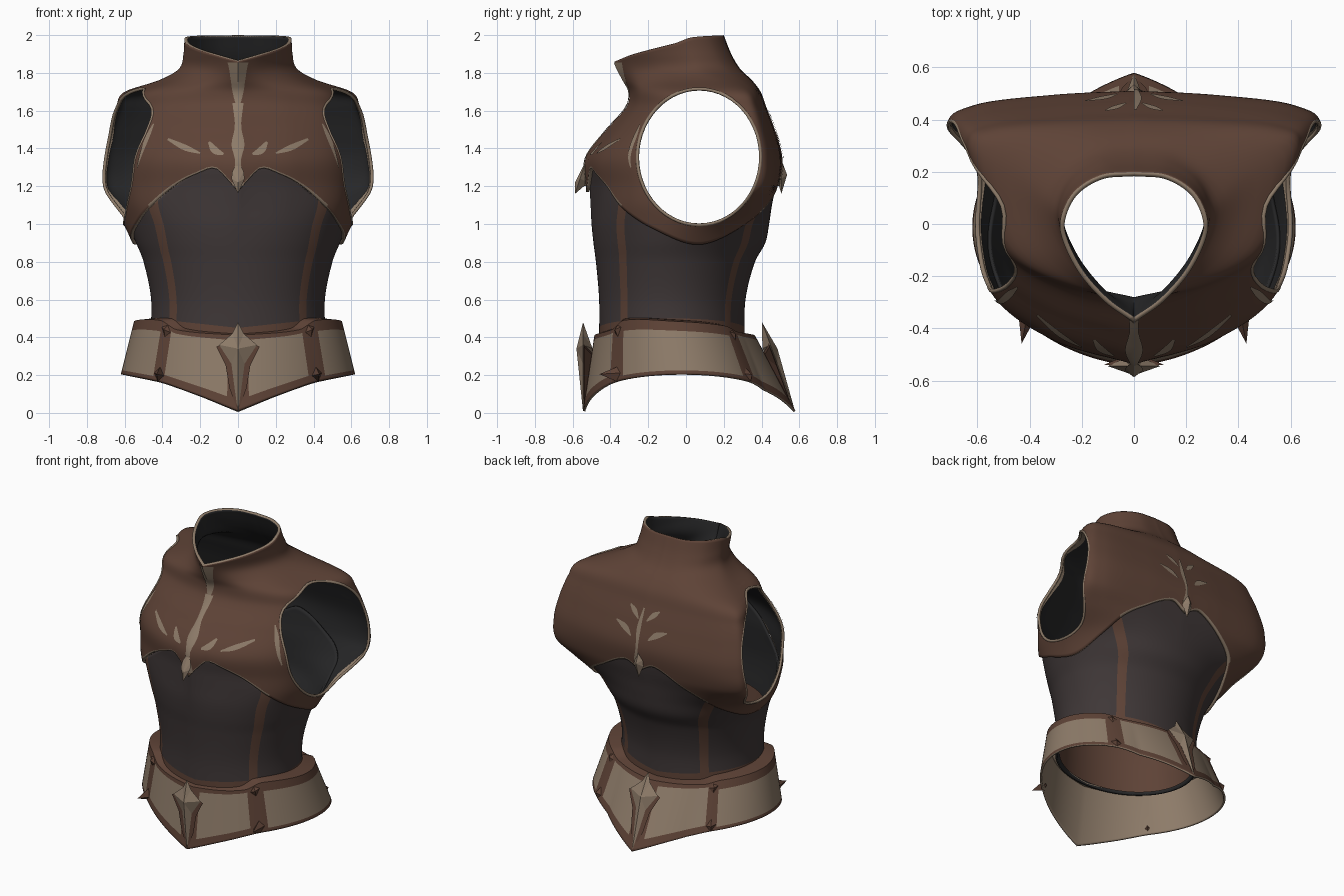
import bpy, bmesh, math
from mathutils import Matrix

cube = bpy.data.objects.get("Cube")
if cube:
    bpy.data.objects.remove(cube)


def material(name, r, g, b):
    m = bpy.data.materials.new(name)
    m.use_nodes = True
    m.diffuse_color = (r, g, b, 1)
    m.node_tree.nodes["Principled BSDF"].inputs["Base Color"].default_value = (r, g, b, 1)
    return m


BROWN = material("brown leather", .111, .055, .037)
CHARCOAL = material("charcoal cloth", .049, .038, .038)
TAN = material("worn tan", .27, .2, .142)
LINING = material("dark lining", .02, .02, .021)


def spline(keys, t):
    """Smooth interpolation of rows (t, a, b, ...)."""
    t = min(max(t, keys[0][0]), keys[-1][0])
    i = 0
    while i < len(keys) - 2 and t > keys[i + 1][0]:
        i += 1
    p, q = keys[i], keys[i + 1]
    a, b = keys[max(i - 1, 0)], keys[min(i + 2, len(keys) - 1)]
    h = q[0] - p[0]
    s = (t - p[0]) / h
    out = []
    for k in range(1, len(p)):
        m0 = (q[k] - a[k]) / (q[0] - a[0]) * h
        m1 = (b[k] - p[k]) / (b[0] - p[0]) * h
        out.append((2*s**3 - 3*s*s + 1) * p[k] + (s**3 - 2*s*s + s) * m0
                   + (3*s*s - 2*s**3) * q[k] + (s**3 - s*s) * m1)
    return out


# Half cross-sections from front to back: share of width, share of depth
def half_section(pts):
    return [(i / (len(pts) - 1), x, y) for i, (x, y) in enumerate(pts)]


CHEST = half_section([(0, 0), (.43, .088), (.76, .258), (.89, .55), (1, .85), (.86, .945), (.43, .985), (0, 1)])
NECK = half_section([(0, 0), (.38, .14), (.74, .34), (.97, .56), (1, .72), (.82, .88), (.45, .98), (0, 1)])

# Body levels: height, front, back, half width, chest share, neck share
LEVELS = [
    (.4, -.48, .33, .485, 0, 0), (.6, -.48, .335, .48, 0, 0), (.8, -.497, .385, .52, 0, 0),
    (.9, -.51, .44, .56, 0, 0), (1, -.52, .46, .61, .2, 0), (1.1, -.525, .475, .68, .65, 0),
    (1.2, -.53, .495, .715, 1, 0), (1.35, -.53, .51, .715, 1, 0), (1.5, -.42, .47, .685, 1, 0),
    (1.62, -.315, .425, .645, 1, 0), (1.7, -.3, .395, .6, .9, .1), (1.76, -.33, .35, .42, .4, .6),
    (1.82, -.362, .288, .31, 0, 1), (1.9, -.395, .24, .285, 0, 1), (2, -.45, .2, .28, 0, 1)]
CHEST_EDGE = [(0, 1.17), (.025, 1.235), (.055, 1.295), (.1, 1.265), (.15, 1.215), (.25, 1.09), (.4, .97),
              (.57, .89), (.7, .97), (.85, 1.14), (.95, 1.25), (1, 1.2)]
COLLAR_RIM = [(0, 1.86), (.14, 1.89), (.43, 1.955), (.6, 1.99), (1, 2)]
BELT_TOP = [(0, .41), (.2, .44), (.27, .49), (.5, .485), (.73, .46), (.8, .43), (1, .41)]
BELT_EDGE = [(0, .01), (.12, .1), (.25, .17), (.5, .205), (.75, .17), (.88, .1), (1, .01)]


def body(u, z, grow=0):
    s, u = (-1 if u < 0 else 1), abs(u)
    f, b, w, chest, neck = spline(LEVELS, z)
    f, b, w = f - grow, b + grow, w + grow
    cx, cy = spline(CHEST, u)
    nx, ny = spline(NECK, u)
    rnd = 1 - chest - neck
    x = rnd * math.sin(math.pi * u) + chest * cx + neck * nx
    y = rnd * (1 - math.cos(math.pi * u)) / 2 + chest * cy + neck * ny
    return s * w * x, f + (b - f) * y, z


def between(low, high, v):
    return low + (high - low) * v


def chest_point(u, v):
    return body(u, between(spline(CHEST_EDGE, abs(u))[0], spline(COLLAR_RIM, abs(u))[0], v))


BAND = .125  # share of the torso rows in the lower leather band


def torso_point(u, v):
    lean = math.sin(math.pi * abs(u))
    band = .45 + .05 * lean
    if v <= BAND:
        return body(u, between(.4, band, v / BAND), -.02)
    z = between(band, spline(CHEST_EDGE, abs(u))[0] + .04, (v - BAND) / (1 - BAND))
    return body(u - math.copysign(.15 * max(0, z - .85) * lean, u), z, -.02)


LEDGE = .875  # belt rows above this turn inward to meet the torso


def belt_point(u, v):
    t = min(v / LEDGE, 1)
    a = math.pi * abs(u)
    w, f, b = between(.62, .55, t), between(-.5, -.47, t), between(.475, .35, t)
    y = (f + b) / 2 - (b - f) / 2 * math.cos(a)
    y -= between(.045, .015, t) * max(0, 1 - abs(u) / .24)
    y += between(.105, .015, t) * max(0, 1 - (1 - abs(u)) / .16)
    x = math.copysign(w * math.sin(a), u)
    z = between(spline(BELT_EDGE, abs(u))[0], spline(BELT_TOP, abs(u))[0], t)
    if v > LEDGE:
        k = (v - LEDGE) / (1 - LEDGE)
        p = body(u, z + .01, -.03)
        x, y, z = between(x, p[0], k), between(y, p[1], k), z + .01 * k
    return x, y, z


def finish(name, bm, mats, smooth=True):
    me = bpy.data.meshes.new(name)
    bm.to_mesh(me)
    bm.free()
    ob = bpy.data.objects.new(name, me)
    bpy.context.collection.objects.link(ob)
    for m in mats:
        me.materials.append(m)
    if smooth:
        bpy.ops.object.select_all(action='DESELECT')
        ob.select_set(True)
        bpy.context.view_layer.objects.active = ob
        bpy.ops.object.shade_smooth_by_angle(angle=math.radians(35))
    return ob


def loft(point, half, rows, paint):
    """Closed ring of faces; paint(u, v) picks each face's material."""
    bm = bmesh.new()
    n = 2 * half
    grid = [[bm.verts.new(point(i / half - 1, j / rows)) for i in range(n)] for j in range(rows + 1)]
    for j in range(rows):
        for i in range(n):
            k = (i + 1) % n
            f = bm.faces.new((grid[j][i], grid[j][k], grid[j + 1][k], grid[j + 1][i]))
            f.material_index = paint(abs((i + .5) / half - 1), (j + .5) / rows)
    return bm


def thicken(ob, depth, inner, rim):
    m = ob.modifiers.new("thickness", 'SOLIDIFY')
    m.thickness, m.offset = depth, -1
    m.material_offset, m.material_offset_rim = inner, rim
    return ob


# Chest plate with collar
bm = loft(chest_point, 80, 64, lambda u, v: 2 if v < .016 and (u < .25 or u > .78) else 0)
chest = thicken(finish("chest_plate", bm, [BROWN, LINING, TAN]), .018, 1, 2)

# Oval arm openings
ARM_Y, ARM_Z, ARM_RY, ARM_RZ = .07, 1.355, .33, .36
bm = bmesh.new()
for s in (1, -1):
    bmesh.ops.create_cone(bm, cap_ends=True, segments=56, radius1=1, radius2=1, depth=.8,
                          matrix=Matrix.Translation((s * .75, ARM_Y, ARM_Z))
                          @ Matrix.Diagonal((1, ARM_RY, ARM_RZ, 1)) @ Matrix.Rotation(math.pi / 2, 4, 'Y'))
cutter = finish("arm_cutter", bm, [TAN], smooth=False)
cutter.hide_render = cutter.hide_viewport = True
cut = chest.modifiers.new("arm_openings", 'BOOLEAN')
cut.operation, cut.solver, cut.material_mode, cut.object = 'DIFFERENCE', 'EXACT', 'TRANSFER', cutter


# Worn piping around each arm opening
def on_body(y, z):
    low, high = 0, 1
    for _ in range(24):
        u = (low + high) / 2
        low, high = (u, high) if body(u, z)[1] < y else (low, u)
    return body(u, z, -.006)


for side, s in (("left", 1), ("right", -1)):
    curve = bpy.data.curves.new(side + "_arm_trim", 'CURVE')
    curve.dimensions, curve.bevel_depth, curve.bevel_resolution = '3D', .009, 1
    path = curve.splines.new('POLY')
    path.points.add(55)
    path.use_cyclic_u = True
    for i, pt in enumerate(path.points):
        a = math.tau * i / 56
        x, y, z = on_body(ARM_Y + ARM_RY * math.cos(a), ARM_Z + ARM_RZ * math.sin(a))
        pt.co = (s * x, y, z, 1)
    curve.materials.append(TAN)
    bpy.context.collection.objects.link(bpy.data.objects.new(side + "_arm_trim", curve))


# Cloth torso with leather seams and lower band
def torso_paint(u, v):
    return 2 if v < BAND or abs(u - .27) < .019 or abs(u - .78) < .019 else 0


thicken(finish("torso", loft(torso_point, 100, 40, torso_paint), [CHARCOAL, LINING, BROWN, LINING]), .012, 1, 1)
finish("waist_lining", loft(lambda u, v: body(u, between(.41, .8, v), -.045), 48, 8, lambda u, v: 0), [BROWN])


# Belt of framed panels
def belt_paint(u, v):
    side = .24 < u < .76
    frame = min(abs(u - .24), abs(u - .76)) < .025 or min(u, 1 - u) < .03
    return 0 if frame or v > (.72 if side else .8) or v < (.07 if side else .12) else 1


thicken(finish("belt", loft(belt_point, 100, 32, belt_paint), [BROWN, TAN, TAN]), .012, 1, 1)


def fan(name, ring, apexes, mat):
    """Pointed solid: an outline joined to two apex points."""
    bm = bmesh.new()
    vs = [bm.verts.new(p) for p in ring]
    for a in apexes:
        top = bm.verts.new(a)
        for i, v in enumerate(vs):
            bm.faces.new((v, vs[(i + 1) % len(vs)], top))
    bmesh.ops.recalc_face_normals(bm, faces=bm.faces)
    finish(name, bm, [mat], smooth=False)


# Pointed ornaments, y follows a leaning line
def ornament(name, outline, y, lean, apex_z, out, back, mat=TAN):
    pts = outline + [(-x, z) for x, z in reversed(outline) if x]
    ring = [(x, y + lean * z, z) for x, z in pts]
    mid = y + lean * apex_z
    fan(name, ring, [(0, mid + out, apex_z), (0, mid - back, apex_z)], mat)


BUCKLE = [(0, .48), (.03, .42), (.1, .36), (.035, .26), (.018, .13), (0, .005)]
BACKING = [(0, .4), (.115, .35), (.065, .25), (.045, .13), (0, .01)]
ornament("front_buckle", BUCKLE, -.545, 0, .34, -.035, -.05)
ornament("front_buckle_backing", BACKING, -.54, 0, .3, -.008, -.05, BROWN)
ornament("back_buckle", BUCKLE, .58, -.37, .34, .03, .05)
ornament("back_buckle_backing", BACKING, .572, -.37, .3, .008, .05, BROWN)
TIP = [(0, 1.34), (.03, 1.28), (.035, 1.24), (0, 1.16)]
ornament("chest_front_tip", TIP, -.97, .33, 1.22, -.02, -.05)
ornament("chest_back_tip", TIP, .505, 0, 1.26, .03, .03)

# Studs on the belt seams
for side, s in (("left", 1), ("right", -1)):
    for end, u, reach in (("front", .24, 1.25), ("back", .76, 1.06)):
        for place, low, high, k in (("lower", 0, .22, reach), ("upper", .68, .9, 1.05)):
            mid = (low + high) / 2
            ring = [belt_point(s * u, low), belt_point(s * (u + .018), mid),
                    belt_point(s * u, high), belt_point(s * (u - .018), mid)]
            x, y, z = belt_point(s * u, mid)
            fan(f"{end}_{side}_{place}_stud", ring, [(x * 1.03, y * k, z), (x * .96, y * .96, z)], BROWN)


# Worn ribbons lying on the chest plate: path of (u, height, half width)
def ribbon(name, path, steps=14):
    keys = [(i / (len(path) - 1), *p) for i, p in enumerate(path)]
    bm = bmesh.new()
    rows = []
    for i in range(steps + 1):
        u, z, w = spline(keys, i / steps)
        a, b = spline(keys, max(i - 1, 0) / steps), spline(keys, min(i + 1, steps) / steps)
        du, dz = (b[0] - a[0]) * 2, b[1] - a[1]
        d = math.hypot(du, dz)
        offs = (-1, 0, 1)
        rows.append([bm.verts.new(body(u + k * w * dz / d / 2, z - k * w * du / d, .006)) for k in offs])
    for p, q in zip(rows, rows[1:]):
        for k in (0, 1):
            bm.faces.new((p[k], p[k + 1], q[k + 1], q[k]))
    finish(name, bm, [TAN])


ribbon("front_ridge_wear", [(0, 1.2, .03), (0, 1.33, .014), (0, 1.42, .032), (0, 1.52, .016), (0, 1.64, .03)])
ribbon("collar_wear", [(0, 1.64, .014), (0, 1.74, .05), (0, 1.855, .14)])
ribbon("back_ridge_wear", [(.999, 1.26, .03), (.999, 1.36, .014), (.999, 1.48, .026), (.999, 1.6, .008)])
for side, s in (("left", 1), ("right", -1)):
    ribbon(side + "_breast_wear", [(s * .09, 1.375, .004), (s * .13, 1.405, .015), (s * .18, 1.45, .006)])
    ribbon(side + "_curl_wear", [(s * .035, 1.37, .006), (s * .055, 1.39, .018), (s * .07, 1.435, .006)])
    ribbon(side + "_arm_wear", [(s * .272, 1.3, .004), (s * .247, 1.45, .014), (s * .232, 1.53, .004)])
    ribbon(side + "_back_wear", [(s * .97, 1.42, .004), (s * .945, 1.46, .018), (s * .91, 1.49, .004)])
    ribbon(side + "_upper_back_wear", [(s * .985, 1.53, .004), (s * .965, 1.57, .016), (s * .945, 1.6, .004)])
